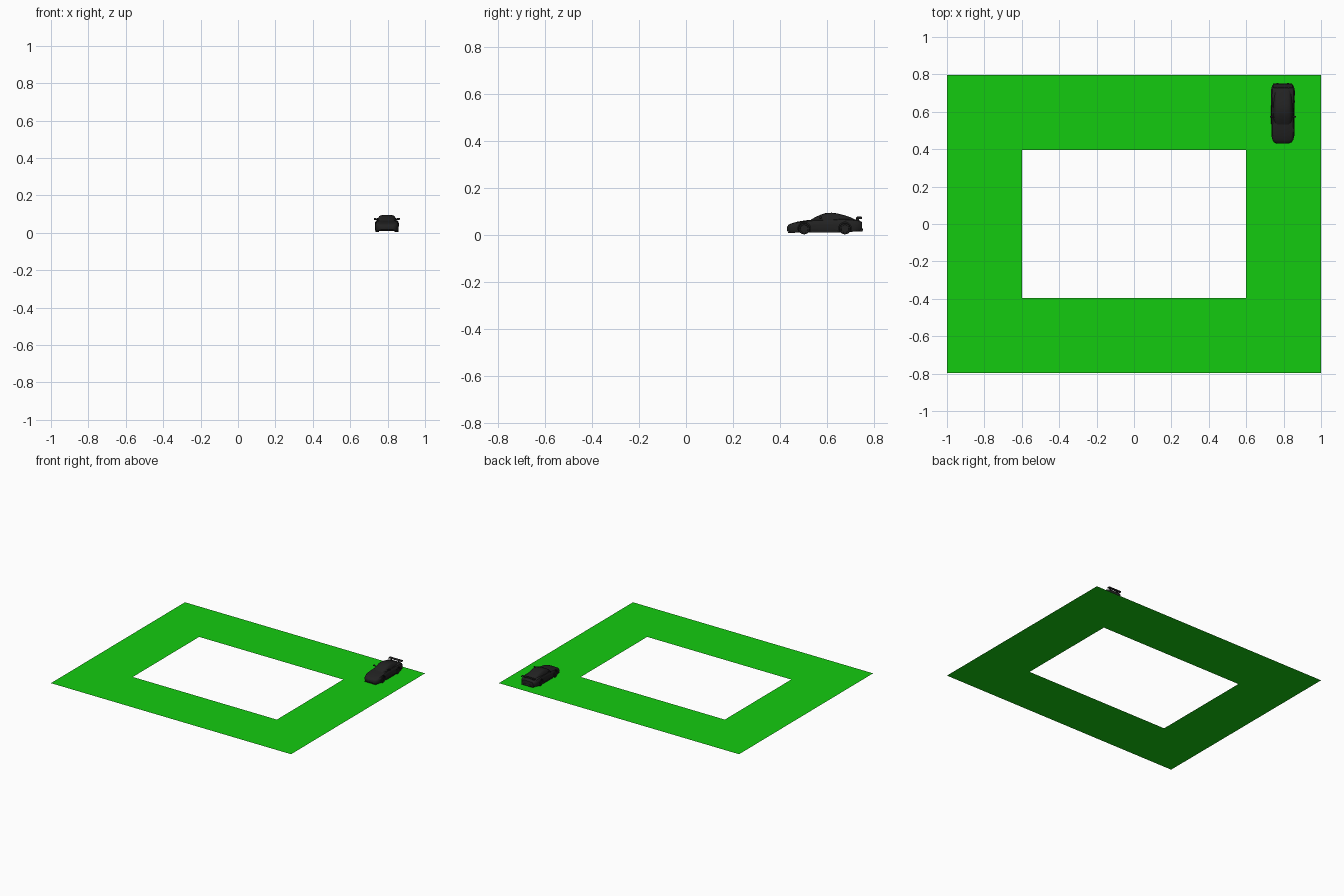
import bpy, bmesh, math
from mathutils import Matrix

if "Cube" in bpy.data.objects:
    bpy.data.objects.remove(bpy.data.objects["Cube"])

CX = 0.796  # car centre line


def material(name, color):
    m = bpy.data.materials.new(name)
    m.diffuse_color = color
    m.use_nodes = True
    m.node_tree.nodes["Principled BSDF"].inputs["Base Color"].default_value = m.diffuse_color
    return m


GREEN = material("green", (0.007, 0.6, 0.005, 1))
BLACK = material("black", (0.016, 0.016, 0.016, 1))


def finish(name, bm, mat, angle=None):
    bmesh.ops.recalc_face_normals(bm, faces=bm.faces)
    me = bpy.data.meshes.new(name)
    bm.to_mesh(me)
    bm.free()
    me.materials.append(mat)
    ob = bpy.data.objects.new(name, me)
    bpy.context.collection.objects.link(ob)
    if angle:
        bpy.ops.object.select_all(action='DESELECT')
        ob.select_set(True)
        bpy.context.view_layer.objects.active = ob
        bpy.ops.object.shade_smooth_by_angle(angle=math.radians(angle))
    return ob


def loft(name, stations, section):
    """Skin rings along y; section(half_width, z_low, z_high) gives the right half."""
    bm = bmesh.new()
    rings = []
    for y, w, lo, hi in stations:
        half = section(w, lo, hi)
        pts = half + [(-x, z) for x, z in reversed(half)]
        rings.append([bm.verts.new((CX + x, y, z)) for x, z in pts])
    n = len(rings[0])
    for a, b in zip(rings, rings[1:]):
        for i in range(n):
            bm.faces.new((a[i], a[(i + 1) % n], b[(i + 1) % n], b[i]))
    bm.faces.new(rings[0])
    bm.faces.new(rings[-1])
    return finish(name, bm, BLACK, 35)


def box(name, center, size, bevel=0.0, rot=0):
    bm = bmesh.new()
    bmesh.ops.create_cube(bm, size=1, matrix=Matrix.Translation(center)
                          @ Matrix.Rotation(rot, 4, 'X') @ Matrix.Diagonal((*size, 1)))
    if bevel:
        bmesh.ops.bevel(bm, geom=bm.edges[:], offset=bevel, segments=2, affect='EDGES', profile=0.5)
    return finish(name, bm, BLACK, 40)


def disc(bm, x, y, z, r, depth, n=28):
    bmesh.ops.create_cone(bm, cap_ends=True, segments=n, radius1=r, radius2=r, depth=depth,
                          matrix=Matrix.Translation((x, y, z)) @ Matrix.Rotation(math.pi / 2, 4, 'Y'))


# flat rectangular track
bm = bmesh.new()
corners = [(-1, -1), (1, -1), (1, 1), (-1, 1)]
outer = [bm.verts.new((x, y * 0.797, 0)) for x, y in corners]
inner = [bm.verts.new((x * 0.6, y * 0.395, 0)) for x, y in corners]
for i in range(4):
    j = (i + 1) % 4
    bm.faces.new((outer[i], outer[j], inner[j], inner[i]))
track = finish("track", bm, GREEN)
if track.data.polygons[0].normal.z < 0:
    track.data.flip_normals()

# lower body
body = loft("car_body", [
    (0.431, 0.034, 0.018, 0.036), (0.437, 0.047, 0.013, 0.044), (0.450, 0.056, 0.011, 0.050),
    (0.475, 0.062, 0.011, 0.057), (0.505, 0.064, 0.011, 0.062), (0.540, 0.061, 0.011, 0.066),
    (0.580, 0.060, 0.011, 0.068), (0.620, 0.061, 0.011, 0.069), (0.655, 0.064, 0.011, 0.071),
    (0.690, 0.065, 0.012, 0.070), (0.720, 0.063, 0.015, 0.067), (0.740, 0.057, 0.019, 0.061),
    (0.750, 0.046, 0.026, 0.054)],
    lambda w, lo, hi: [(w * x, lo + (hi - lo) * t) for x, t in
                       [(0.5, 0), (0.92, 0), (0.97, 0.1), (0.99, 0.35), (1, 0.55),
                        (0.97, 0.76), (0.88, 0.91), (0.7, 0.97), (0.35, 1)]])

# cabin with windscreen, roof and rear window
loft("cabin", [
    (0.530, 0.040, 0.058, 0.064), (0.550, 0.047, 0.058, 0.076), (0.572, 0.051, 0.058, 0.086),
    (0.595, 0.052, 0.058, 0.0935), (0.620, 0.052, 0.058, 0.095), (0.645, 0.051, 0.058, 0.092),
    (0.675, 0.049, 0.058, 0.084), (0.705, 0.045, 0.058, 0.074), (0.725, 0.040, 0.058, 0.064)],
    lambda w, lo, hi: [(w * x, lo + (hi - lo) * t) for x, t in
                       [(1, 0), (0.99, 0.25), (0.9, 0.55), (0.79, 0.82), (0.68, 0.94), (0.4, 1)]])

# wheel arches cut from the body
AXLES = (0.503, 0.677)
bm = bmesh.new()
for y in AXLES:
    for s in (-1, 1):
        disc(bm, CX + s * 0.058, y, 0.029, 0.0265, 0.030)
cutter = finish("arch_cutter", bm, BLACK)
cutter.hide_render = True
cutter.hide_viewport = True
cut = body.modifiers.new("arches", 'BOOLEAN')
cut.object = cutter
cut.operation = 'DIFFERENCE'
cut.solver = 'EXACT'

# wheels: lathed tyre with recessed rim, hub and five spokes
TYRE = [(0, -0.010), (0.022, -0.010), (0.024, -0.008), (0.024, 0.008),
        (0.022, 0.010), (0.017, 0.010), (0.016, 0.005), (0, 0.005)]
for y, end in zip(AXLES, ("front", "rear")):
    for s, side in ((-1, "left"), (1, "right")):
        bm = bmesh.new()
        c = (CX + s * 0.052, y, 0.027)
        vs = [bm.verts.new((c[0] + s * o, y, c[2] + r)) for r, o in TYRE]
        es = [bm.edges.new(p) for p in zip(vs, vs[1:])]
        bmesh.ops.spin(bm, geom=vs + es, cent=c, axis=(1, 0, 0), angle=2 * math.pi, steps=28)
        bmesh.ops.remove_doubles(bm, verts=bm.verts[:], dist=1e-5)
        disc(bm, c[0] + s * 0.007, y, c[2], 0.004, 0.006, 12)
        for k in range(5):
            bmesh.ops.create_cube(bm, size=1, matrix=Matrix.Translation((c[0] + s * 0.007, y, c[2]))
                                  @ Matrix.Rotation(k * math.tau / 5, 4, 'X')
                                  @ Matrix.Translation((0, 0, 0.009))
                                  @ Matrix.Diagonal((0.003, 0.004, 0.016, 1)))
        finish(f"{end}_{side}_wheel", bm, BLACK, 35)

# mirrored side details
for s, side in ((-1, "left"), (1, "right")):
    box(f"{side}_mirror", (CX + s * 0.062, 0.573, 0.074), (0.015, 0.009, 0.009), 0.002)
    box(f"{side}_mirror_arm", (CX + s * 0.052, 0.572, 0.071), (0.012, 0.004, 0.004))
    box(f"{side}_side_skirt", (CX + s * 0.058, 0.590, 0.014), (0.009, 0.115, 0.008), 0.002)
    box(f"{side}_spoiler_strut", (CX + s * 0.030, 0.730, 0.068), (0.004, 0.012, 0.014))
    box(f"{side}_spoiler_end", (CX + s * 0.051, 0.738, 0.073), (0.003, 0.022, 0.010), 0.001)
    box(f"{side}_exhaust", (CX + s * 0.028, 0.748, 0.022), (0.012, 0.012, 0.006), 0.002)

# spoiler wing, front splitter, rear bumper
box("spoiler_wing", (CX, 0.738, 0.075), (0.104, 0.020, 0.004), 0.001, 0.12)
box("front_splitter", (CX, 0.450, 0.011), (0.096, 0.030, 0.004), 0.001)
box("rear_bumper", (CX, 0.738, 0.022), (0.100, 0.028, 0.016), 0.004)
